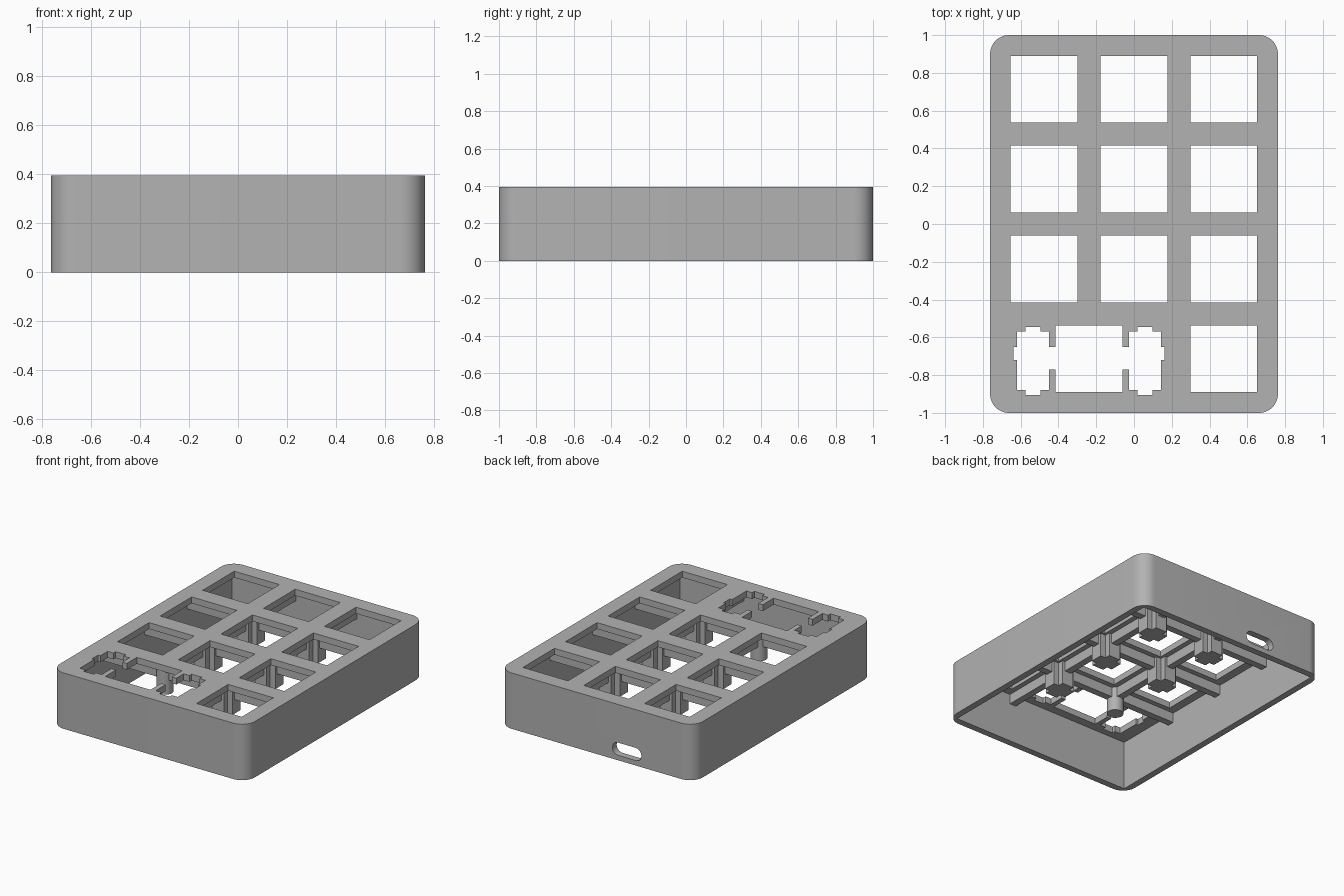
import bpy, bmesh, math
from mathutils import Matrix

cube = bpy.data.objects.get("Cube")
if cube:
    bpy.data.objects.remove(cube, do_unlink=True)

# Main dimensions
W, D, H = 0.762, 1.0, 0.395
WALL, PLATE = 0.0475, 0.045
PITCH, HOLE = 0.476, 0.353
IN_X, IN_Y = W - WALL, D - WALL
UNDER = H - PLATE
RIB_Z, POST_Z = 0.28, 0.18

grey = bpy.data.materials.new("plain grey")
grey.use_nodes = True
grey.diffuse_color = (0.45, 0.45, 0.45, 1)
grey.node_tree.nodes["Principled BSDF"].inputs["Base Color"].default_value = (0.45, 0.45, 0.45, 1)


def add_object(name, bm):
    bmesh.ops.recalc_face_normals(bm, faces=bm.faces)
    mesh = bpy.data.meshes.new(name)
    bm.to_mesh(mesh)
    bm.free()
    mesh.materials.append(grey)
    obj = bpy.data.objects.new(name, mesh)
    bpy.context.collection.objects.link(obj)
    return obj


def box(bm, x0, x1, y0, y1, z0, z1):
    mat = Matrix.Translation(((x0 + x1) / 2, (y0 + y1) / 2, (z0 + z1) / 2))
    bmesh.ops.create_cube(bm, size=1, matrix=mat @ Matrix.Diagonal((x1 - x0, y1 - y0, z1 - z0, 1)))


def rounded_outline(hx, hy, r, steps):
    pts = []
    for i, (sx, sy) in enumerate(((1, 1), (-1, 1), (-1, -1), (1, -1))):
        for k in range(steps + 1):
            a = math.pi / 2 * (i + k / steps)
            p = (sx * (hx - r) + r * math.cos(a), sy * (hy - r) + r * math.sin(a))
            if not pts or math.dist(p, pts[-1]) > 1e-5:
                pts.append(p)
    if math.dist(pts[0], pts[-1]) < 1e-5:
        pts.pop()
    return pts


def prism(bm, pts, z0, z1):
    face = bm.faces.new([bm.verts.new((x, y, z0)) for x, y in pts])
    top = bmesh.ops.extrude_face_region(bm, geom=[face])["geom"]
    bmesh.ops.translate(bm, vec=(0, 0, z1 - z0), verts=[v for v in top if isinstance(v, bmesh.types.BMVert)])


def cut(target, bm):
    cutter = add_object("cutter", bm)
    cutter.hide_render = True
    mod = target.modifiers.new("cut", "BOOLEAN")
    mod.operation, mod.solver, mod.object = "DIFFERENCE", "EXACT", cutter
    mod.use_self = True
    bpy.context.view_layer.objects.active = target
    bpy.ops.object.modifier_apply(modifier=mod.name)
    bpy.data.objects.remove(cutter, do_unlink=True)


# Case: rounded block hollowed from below
bm = bmesh.new()
prism(bm, rounded_outline(W, D, 0.1, 12), 0, H)
case = add_object("case", bm)
bm = bmesh.new()
box(bm, -IN_X, IN_X, -IN_Y, IN_Y, -0.1, UNDER)
cut(case, bm)

# Square key openings, with one wide key in the front row
ZC = (UNDER - 0.05, H + 0.1)
rows = [(j - 1.5) * PITCH for j in range(4)]
keys = [(i * PITCH, y) for y in rows[1:] for i in (-1, 0, 1)]
keys += [(PITCH, rows[0]), (-PITCH / 2, rows[0])]
bm = bmesh.new()
for x, y in keys:
    box(bm, x - HOLE / 2, x + HOLE / 2, y - HOLE / 2, y + HOLE / 2, *ZC)
cut(case, bm)

# Stabilizer openings, mirrored on each side of the wide key
bm = bmesh.new()
wide = -PITCH / 2
for s in (-1, 1):
    def slot(a, b, y0, y1):
        xs = sorted((wide + s * a, wide + s * b))
        box(bm, *xs, y0, y1, *ZC)
    slot(0.212, 0.382, -0.88, -0.57)
    slot(0.257, 0.337, -0.905, -0.545)
    slot(0.35, 0.4, -0.72, -0.65)
    slot(0.15, 0.25, -0.77, -0.65)
cut(case, bm)

# Cable slot through the back wall
bm = bmesh.new()
prism(bm, rounded_outline(0.113, 0.045, 0.045, 8), -0.1, 0.1)
bmesh.ops.transform(bm, verts=bm.verts,
                    matrix=Matrix.Translation((-0.238, D, 0.08)) @ Matrix.Rotation(math.pi / 2, 4, "X"))
cut(case, bm)

# Ribs under the plate, between the keys
T = 0.025
bm = bmesh.new()
for y in (-PITCH, 0, PITCH):
    box(bm, -IN_X, IN_X, y - T, y + T, RIB_Z, UNDER)
for x, y0 in ((-PITCH / 2, -PITCH), (PITCH / 2, -IN_Y)):
    box(bm, x - T, x + T, y0, IN_Y, RIB_Z, UNDER)
ribs = add_object("ribs", bm)

# Posts where the ribs cross: cross-shaped, and one round
ARM, HALF = 0.085, 0.045
bm = bmesh.new()
for x in (-PITCH / 2, PITCH / 2):
    for y in (-PITCH, 0, PITCH):
        if x < 0 and y < 0:
            continue
        a, h = ARM, HALF
        pts = [(a, -h), (a, h), (h, h), (h, a), (-h, a), (-h, h),
               (-a, h), (-a, -h), (-h, -h), (-h, -a), (h, -a), (h, -h)]
        prism(bm, [(x + p, y + q) for p, q in pts], POST_Z, UNDER)
add_object("cross_posts", bm)
bm = bmesh.new()
prism(bm, [(-PITCH / 2 + p, -PITCH + q) for p, q in rounded_outline(0.055, 0.055, 0.055, 6)], POST_Z, UNDER)
round_post = add_object("round_post", bm)

for obj in (case, round_post):
    bpy.ops.object.select_all(action="DESELECT")
    obj.select_set(True)
    bpy.context.view_layer.objects.active = obj
    bpy.ops.object.shade_smooth_by_angle(angle=math.radians(30))
